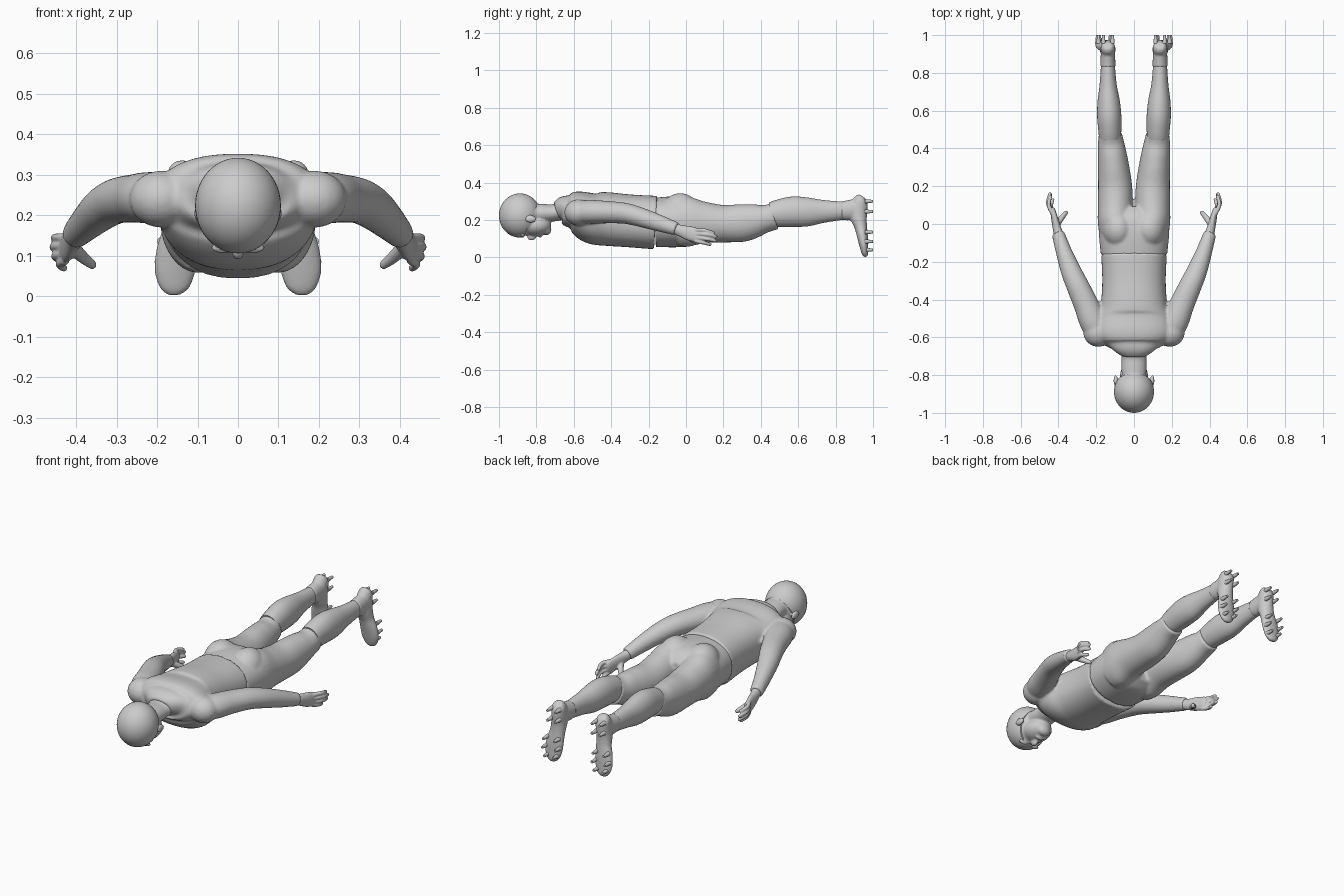
import bpy, bmesh
from math import cos, sin, pi, copysign
from mathutils import Vector, Matrix


def finish(bm, name, voxel=0, smooth=3):
    """Turn a bmesh into an object; voxel > 0 fuses its overlapping volumes."""
    bmesh.ops.recalc_face_normals(bm, faces=bm.faces)
    me = bpy.data.meshes.new(name)
    bm.to_mesh(me)
    bm.free()
    ob = bpy.data.objects.new(name, me)
    bpy.context.collection.objects.link(ob)
    bpy.context.view_layer.objects.active = ob
    ob.select_set(True)
    if voxel:
        r = ob.modifiers.new("fuse", 'REMESH')
        r.mode, r.voxel_size, r.use_smooth_shade = 'VOXEL', voxel, True
        s = ob.modifiers.new("soften", 'SMOOTH')
        s.factor, s.iterations = 0.5, smooth
    else:
        bpy.ops.object.shade_smooth_by_angle(angle=0.9)
    ob.select_set(False)
    return ob


def catmull(a, b, c, d, t):
    return [0.5 * (2*q + (r-p)*t + (2*p - 5*q + 4*r - s)*t*t + (3*q - p - 3*r + s)*t**3)
            for p, q, r, s in zip(a, b, c, d)]


def loft(bm, secs, side=1, power=2.0, n=32, steps=5, tip=False):
    """Skin (x, y, z, half width, half height) sections along a smooth path."""
    rows = []
    for i in range(len(secs) - 1):
        a, b, c, d = secs[max(i-1, 0)], secs[i], secs[i+1], secs[min(i+2, len(secs)-1)]
        rows += [catmull(a, b, c, d, k / steps) for k in range(steps)]
    rows.append(list(secs[-1]))
    if tip:  # rounded end
        e, p = rows[-1], rows[-2]
        t = (Vector(e[:3]) - Vector(p[:3])).normalized()
        r = min(e[3], e[4])
        for a in (0.5, 0.9, 1.25, 1.5):
            rows.append(list(Vector(e[:3]) + t * r * sin(a)) + [e[3]*cos(a), e[4]*cos(a)])
    rings = []
    for i, r in enumerate(rows):
        t = Vector(rows[min(i+1, len(rows)-1)][:3]) - Vector(rows[max(i-1, 0)][:3])
        t.normalize()
        u = (Vector((1, 0, 0)) - t * t.x).normalized()
        v = t.cross(u)
        ring = []
        for k in range(n):
            c, s = cos(2*pi*k/n), sin(2*pi*k/n)
            c, s = copysign(abs(c)**(2/power), c), copysign(abs(s)**(2/power), s)
            co = Vector(r[:3]) + u * c * r[3] + v * s * r[4]
            ring.append(bm.verts.new((co.x * side, co.y, co.z)))
        rings.append(ring)
    for a, b in zip(rings, rings[1:]):
        for k in range(n):
            bm.faces.new((a[k], a[(k+1) % n], b[(k+1) % n], b[k]))
    bm.faces.new(rings[0])
    bm.faces.new(rings[-1])


def ball(bm, co, size):
    m = Matrix.Translation(co) @ Matrix.Diagonal((*size, 1))
    return bmesh.ops.create_uvsphere(bm, u_segments=40, v_segments=24, radius=1, matrix=m)


# shirt with long sleeves
bm = bmesh.new()
loft(bm, [(0, -.695, .25, .07, .045), (0, -.66, .258, .12, .068), (0, -.63, .252, .165, .088),
          (0, -.58, .246, .205, .11), (0, -.5, .212, .197, .138), (0, -.42, .205, .176, .143),
          (0, -.3, .195, .168, .141), (0, -.162, .186, .174, .143)], power=2.3, n=48)
for s in (1, -1):
    ball(bm, (.19*s, -.575, .24), (.078, .075, .07))
    loft(bm, [(.165, -.6, .24, .07, .06), (.215, -.52, .243, .072, .064), (.252, -.43, .242, .066, .06),
              (.297, -.33, .236, .06, .056), (.333, -.25, .217, .054, .052), (.37, -.15, .185, .043, .045),
              (.402, -.05, .152, .034, .035)], s)
finish(bm, "shirt", .008)

# shorts with seat and two legs
bm = bmesh.new()
loft(bm, [(0, -.166, .187, .175, .132), (0, -.05, .19, .186, .136), (0, .03, .185, .182, .125),
          (0, .085, .18, .14, .085)], power=2.2, n=48)
for s in (1, -1):
    ball(bm, (.082*s, -.03, .245), (.085, .1, .098))
    loft(bm, [(.095, -.04, .19, .09, .128), (.098, .02, .19, .094, .132), (.098, .1, .187, .093, .11),
              (.1, .2, .18, .09, .1), (.108, .3, .184, .083, .101), (.115, .37, .196, .076, .09),
              (.122, .43, .208, .069, .073), (.125, .475, .22, .062, .073)], s)
finish(bm, "shorts", .008)

# head and neck with simple facial features
bm = bmesh.new()
ball(bm, (0, -.885, .225), (.099, .108, .112))
ball(bm, (0, -.805, .172), (.074, .085, .057))
ball(bm, (0, -.748, .15), (.04, .028, .032))
ball(bm, (0, -.825, .112), (.015, .024, .022))
ball(bm, (0, -.78, .118), (.026, .011, .012))
for s in (1, -1):
    ball(bm, (.035*s, -.872, .12), (.032, .01, .014))
    ball(bm, (.097*s, -.83, .205), (.011, .03, .02))
loft(bm, [(0, -.86, .235, .06, .055), (0, -.77, .236, .066, .05), (0, -.71, .238, .066, .046),
          (0, -.66, .25, .075, .05)])
finish(bm, "head", .006, 2)

# hair cap, cut off along the hairline
bm = bmesh.new()
ball(bm, (0, -.888, .224), (.106, .112, .118))
bmesh.ops.bisect_plane(bm, geom=bm.verts[:] + bm.edges[:] + bm.faces[:], dist=1e-5,
                       plane_co=(0, -.815, .235), plane_no=(0, .92, -.38), clear_outer=True)
bmesh.ops.holes_fill(bm, edges=[e for e in bm.edges if e.is_boundary])
finish(bm, "hair")

for s, label in ((1, "right"), (-1, "left")):
    # hand with cuffed wrist, four fingers and thumb
    bm = bmesh.new()
    loft(bm, [(.392, -.075, .158, .028, .028), (.406, -.03, .143, .023, .031),
              (.418, .02, .128, .019, .039), (.43, .072, .115, .014, .037)], s, tip=True)
    for dz, x, y in ((.029, .446, .145), (.01, .449, .16), (-.01, .445, .155), (-.028, .434, .128)):
        loft(bm, [(.427, .05, .116 + dz, .012, .011), (x + .006, (.055 + y) / 2, .111 + dz * 1.15, .011, .01),
                  (x - .004, y, .1 + dz * 1.1, .009, .009)], s, n=16, tip=True)
    loft(bm, [(.412, -.01, .125, .018, .018), (.385, .03, .098, .015, .016),
              (.36, .06, .078, .011, .012)], s, n=16, tip=True)
    finish(bm, label + "_hand", .0045, 2)

    # sock over the calf
    bm = bmesh.new()
    loft(bm, [(.127, .455, .228, .058, .066), (.128, .5, .236, .061, .074), (.131, .57, .244, .064, .081),
              (.134, .65, .243, .059, .077), (.137, .74, .246, .045, .06), (.138, .85, .25, .036, .047)], s)
    finish(bm, label + "_sock")

    # boot: ankle collar plus foot hanging toe-down
    bm = bmesh.new()
    loft(bm, [(.138, .832, .25, .04, .05), (.138, .87, .252, .039, .054), (.138, .935, .262, .037, .056)], s)
    loft(bm, [(.138, .945, .325, .022, .02), (.138, .935, .308, .036, .038), (.138, .925, .27, .04, .047),
              (.14, .922, .22, .04, .046), (.144, .934, .165, .042, .034), (.152, .944, .11, .05, .029),
              (.156, .951, .06, .05, .023), (.156, .957, .02, .036, .017), (.155, .96, .003, .014, .009)], s)
    finish(bm, label + "_boot", .006, 3)

    # studs on the sole
    bm = bmesh.new()
    studs = [(.138 + dx, z) for z in (.3, .245) for dx in (-.024, .024)]
    studs += [(.154 + dx, z) for z, w in ((.135, .034), (.085, .04), (.04, .028)) for dx in (-w, w)]
    for x, z in studs:
        m = Matrix.Translation((x * s, .978, z)) @ Matrix.Rotation(-pi/2, 4, 'X')
        bmesh.ops.create_cone(bm, cap_ends=True, segments=16, radius1=.012, radius2=.007,
                              depth=.044, matrix=m)
    finish(bm, label + "_studs")
